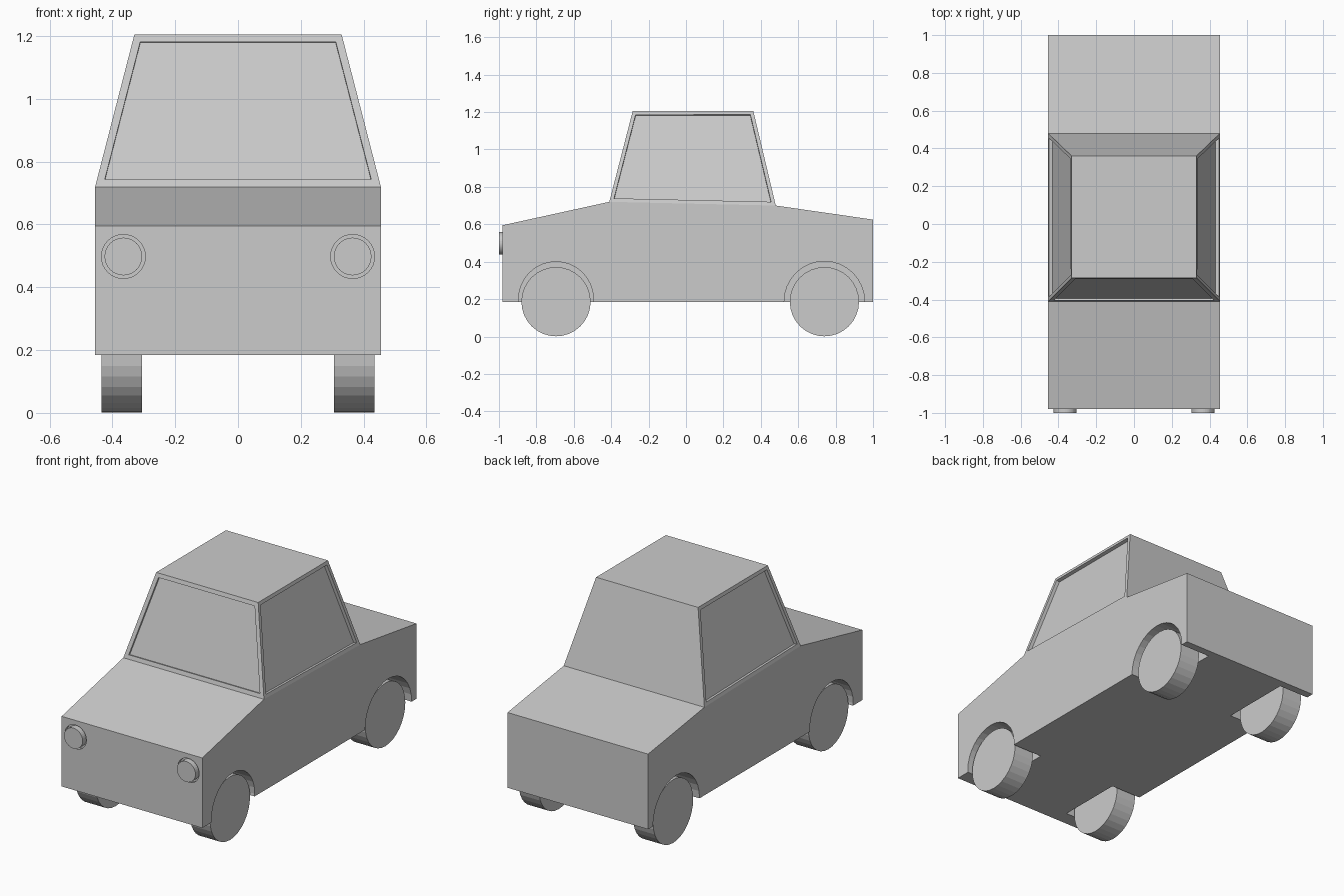
import bpy, bmesh
from math import radians
from mathutils import Matrix

cube = bpy.data.objects.get("Cube")
if cube:
    bpy.data.objects.remove(cube, do_unlink=True)

# Single painted grey
GREY = (0.6, 0.6, 0.6, 1)
paint = bpy.data.materials.new("plain grey")
paint.use_nodes = True
paint.diffuse_color = GREY
paint.node_tree.nodes["Principled BSDF"].inputs["Base Color"].default_value = GREY


def make_object(name, bm):
    bmesh.ops.recalc_face_normals(bm, faces=bm.faces)
    mesh = bpy.data.meshes.new(name)
    bm.to_mesh(mesh)
    bm.free()
    mesh.materials.append(paint)
    obj = bpy.data.objects.new(name, mesh)
    bpy.context.collection.objects.link(obj)
    return obj


def cylinder(name, axis, center, radius, length, sides=32):
    bm = bmesh.new()
    turn = Matrix.Rotation(radians(90), 4, "Y" if axis == "x" else "X")
    bmesh.ops.create_cone(bm, cap_ends=True, segments=sides, radius1=radius,
                          radius2=radius, depth=length,
                          matrix=Matrix.Translation(center) @ turn)
    return make_object(name, bm)


# Lower body: side profile extruded across the width
HALF = 0.455
profile = [(-0.98, 0.185), (1.0, 0.185), (1.0, 0.625),
           (0.48, 0.70), (-0.41, 0.72), (-0.98, 0.595)]
bm = bmesh.new()
side = bm.faces.new([bm.verts.new((-HALF, y, z)) for y, z in profile])
moved = bmesh.ops.extrude_face_region(bm, geom=[side])["geom"]
bmesh.ops.translate(bm, vec=(2 * HALF, 0, 0),
                    verts=[g for g in moved if isinstance(g, bmesh.types.BMVert)])
bmesh.ops.recalc_face_normals(bm, faces=bm.faces)

# Cabin: raise the middle top face into a tapered roof
deck = max(bm.faces, key=lambda f: f.calc_center_median().z)
roof = bmesh.ops.extrude_discrete_faces(bm, faces=[deck])["faces"][0]
for v in roof.verts:
    v.co = (0.33 if v.co.x > 0 else -0.33, 0.36 if v.co.y > 0 else -0.285, 1.205)
bm.normal_update()

# Windows: recessed panes in the windscreen and both sides
walls = [f for f in bm.faces if 0.8 < f.calc_center_median().z < 1.1]
for wall in walls:
    if wall.normal.y > 0.5:
        continue
    front = wall.normal.y < -0.5
    border, depth = (0.024, -0.01) if front else (0.02, -0.02)
    bmesh.ops.inset_individual(bm, faces=[wall], thickness=border, use_even_offset=True)
    bmesh.ops.inset_individual(bm, faces=[wall], thickness=0.0005, depth=depth)
body = make_object("body", bm)

# Wheels, headlights and the openings cut for them
cutters = []
for sign, label in ((1, "left"), (-1, "right")):
    for end, y, arch_z, arch_r in (("front", -0.695, 0.2, 0.2),
                                   ("rear", 0.74, 0.187, 0.215)):
        cylinder(f"{end}_{label}_wheel", "x", (sign * 0.37, y, 0.186), 0.185, 0.13)
        cutters.append(cylinder("arch_cutter", "x", (sign * 0.41, y, arch_z), arch_r, 0.3))
    cylinder(f"{label}_headlight", "y", (sign * 0.365, -0.98, 0.498), 0.06, 0.04)
    cutters.append(cylinder("lamp_cutter", "y", (sign * 0.365, -0.98, 0.498), 0.07, 0.036))

for cutter in cutters:
    cutter.hide_render = True
    mod = body.modifiers.new("opening", "BOOLEAN")
    mod.operation = "DIFFERENCE"
    mod.solver = "EXACT"
    mod.object = cutter

# Bake the cuts and discard the cutters
bpy.context.view_layer.update()
graph = bpy.context.evaluated_depsgraph_get()
baked = bpy.data.meshes.new_from_object(body.evaluated_get(graph))
body.modifiers.clear()
body.data = baked
for cutter in cutters:
    bpy.data.objects.remove(cutter, do_unlink=True)
